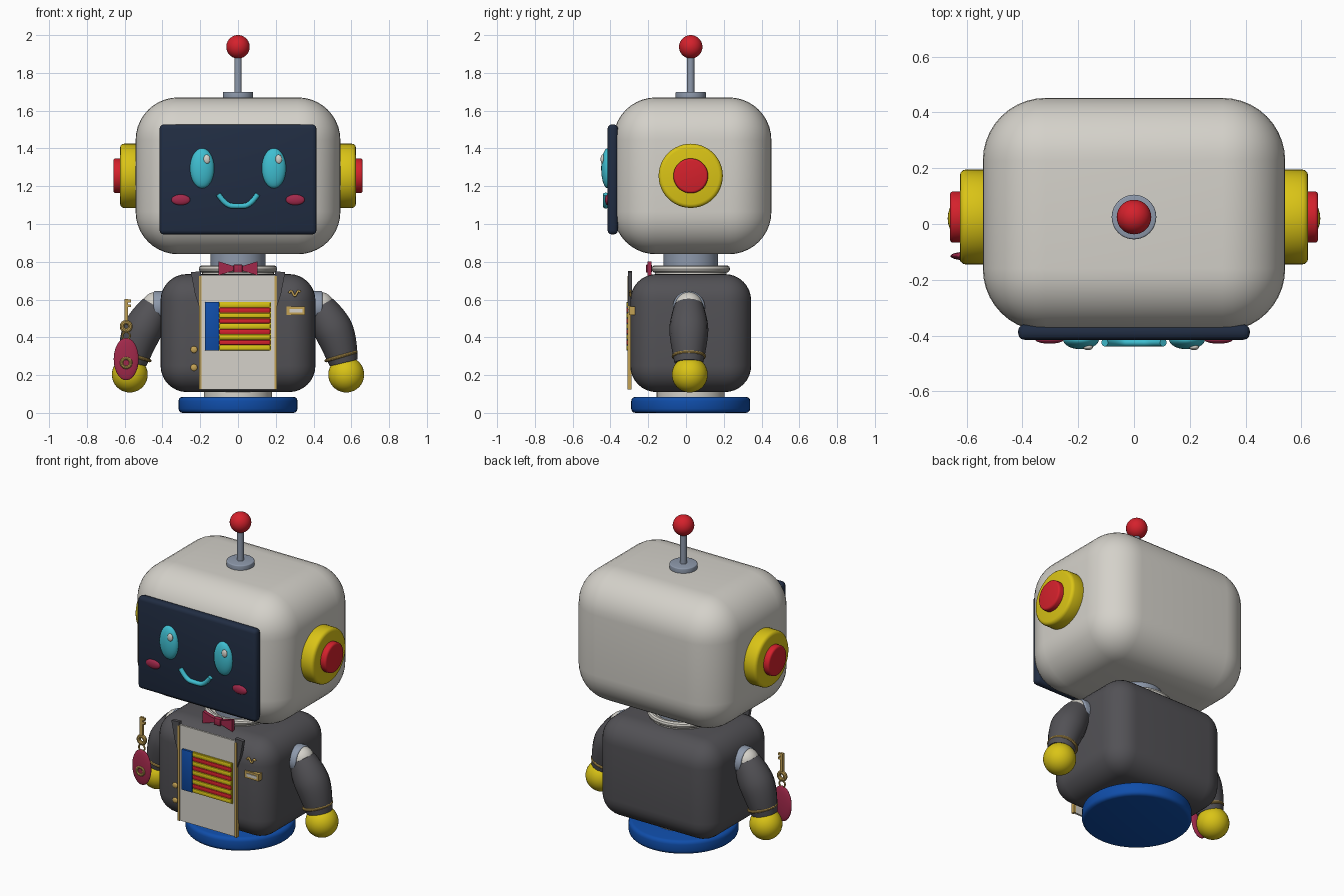
import bpy, math
from mathutils import Vector

if "Cube" in bpy.data.objects:
    bpy.data.objects.remove(bpy.data.objects["Cube"])

CY = 0.025  # depth of the main vertical axis


def mat(name, *rgb):
    m = bpy.data.materials.new(name)
    m.diffuse_color = (*rgb, 1)
    m.use_nodes = True
    m.node_tree.nodes["Principled BSDF"].inputs["Base Color"].default_value = m.diffuse_color
    return m


WHITE = mat("warm_white", 0.66, 0.64, 0.59)
YELLOW = mat("yellow", 0.70, 0.55, 0.008)
RED = mat("red", 0.66, 0.015, 0.025)
NAVY = mat("navy", 0.015, 0.026, 0.055)
GREY = mat("charcoal", 0.085, 0.083, 0.092)
BLUE = mat("blue", 0.005, 0.075, 0.40)
CYAN = mat("cyan", 0.05, 0.52, 0.64)
STEEL = mat("steel", 0.27, 0.32, 0.41)
CRIMSON = mat("crimson", 0.36, 0.022, 0.07)
GOLD = mat("gold", 0.55, 0.36, 0.09)


def finish(name, m, bevel=0, seg=3):
    o = bpy.context.object
    o.name = name
    o.data.materials.append(m)
    bpy.ops.object.transform_apply(location=False, rotation=False, scale=True)
    if bevel:
        b = o.modifiers.new("round", "BEVEL")
        b.width, b.segments, b.limit_method = bevel, seg, "ANGLE"
        bpy.ops.object.modifier_apply(modifier="round")
    bpy.ops.object.shade_smooth_by_angle(angle=math.radians(35))
    return o


def box(name, m, x, y, z, bevel=0, seg=3):
    """Box from (min, max) ranges."""
    bpy.ops.mesh.primitive_cube_add(size=1, location=[(a + b) / 2 for a, b in (x, y, z)])
    bpy.context.object.scale = [b - a for a, b in (x, y, z)]
    return finish(name, m, bevel, seg)


def ball(name, m, loc, r):
    bpy.ops.mesh.primitive_uv_sphere_add(segments=32, ring_count=20, location=loc)
    bpy.context.object.scale = r if isinstance(r, tuple) else (r, r, r)
    return finish(name, m)


def cyl(name, m, a, b, r, bevel=0):
    """Cylinder from point a to point b."""
    a, b = Vector(a), Vector(b)
    d = b - a
    bpy.ops.mesh.primitive_cylinder_add(
        vertices=48, radius=r, depth=d.length, location=(a + b) / 2,
        rotation=d.to_track_quat("Z", "Y").to_euler())
    return finish(name, m, bevel)


def ring(name, m, loc, r, thick, axis=(0, 0, 1)):
    bpy.ops.mesh.primitive_torus_add(
        major_radius=r, minor_radius=thick, major_segments=40, minor_segments=10,
        location=loc, rotation=Vector(axis).to_track_quat("Z", "Y").to_euler())
    return finish(name, m)


def tube(name, m, pts, radii):
    """Smooth tube with a radius for each path point."""
    c = bpy.data.curves.new(name, "CURVE")
    c.dimensions, c.bevel_depth, c.bevel_resolution = "3D", 1, 6
    c.use_fill_caps = True
    s = c.splines.new("NURBS")
    s.points.add(len(pts) - 1)
    for p, co, r in zip(s.points, pts, radii):
        p.co, p.radius = (*co, 1), r
    s.use_endpoint_u, s.order_u, s.resolution_u = True, 3, 8
    o = bpy.data.objects.new(name, c)
    bpy.context.collection.objects.link(o)
    bpy.ops.object.select_all(action="DESELECT")
    o.select_set(True)
    bpy.context.view_layer.objects.active = o
    bpy.ops.object.convert(target="MESH")
    return finish(name, m)


def plate(name, m, outline, y0, y1):
    """Flat shape in x, z extruded through depth."""
    n = len(outline)
    verts = [(x, y, z) for y in (y0, y1) for x, z in outline]
    faces = [range(n), range(2 * n - 1, n - 1, -1)]
    faces += [(i, i + n, (i + 1) % n + n, (i + 1) % n) for i in range(n)]
    me = bpy.data.meshes.new(name)
    me.from_pydata(verts, [], [tuple(f) for f in faces])
    o = bpy.data.objects.new(name, me)
    bpy.context.collection.objects.link(o)
    bpy.ops.object.select_all(action="DESELECT")
    o.select_set(True)
    bpy.context.view_layer.objects.active = o
    bpy.ops.object.mode_set(mode="EDIT")
    bpy.ops.mesh.select_all(action="SELECT")
    bpy.ops.mesh.normals_make_consistent(inside=False)
    bpy.ops.object.mode_set(mode="OBJECT")
    return finish(name, m)


# Base and body
cyl("base", BLUE, (0, CY, 0.0), (0, CY, 0.085), 0.315, 0.022)
cyl("waist", WHITE, (0, CY, 0.08), (0, CY, 0.14), 0.18)
box("jacket", GREY, (-0.41, 0.41), (-0.295, 0.345), (0.11, 0.735), 0.14, 8)
cyl("shirt_neck", WHITE, (0, CY, 0.70), (0, CY, 0.755), 0.19)
ring("collar", WHITE, (0, CY, 0.762), 0.188, 0.02)
cyl("neck", STEEL, (0, CY, 0.74), (0, CY, 0.87), 0.145)

# Head, screen and antenna
box("head", WHITE, (-0.542, 0.542), (-0.385, 0.452), (0.84, 1.67), 0.225, 10)
box("screen", NAVY, (-0.415, 0.415), (-0.415, -0.36), (0.945, 1.527), 0.022)
cyl("antenna_base", STEEL, (0, CY, 1.655), (0, CY, 1.70), 0.08, 0.006)
cyl("antenna_rod", STEEL, (0, CY, 1.69), (0, CY, 1.91), 0.019)
ball("antenna_ball", RED, (0, CY, 1.938), 0.062)

# Face
tube("smile", CYAN, [(-0.105, -0.425, 1.158), (-0.065, -0.425, 1.098), (0, -0.425, 1.094),
                     (0.065, -0.425, 1.098), (0.105, -0.425, 1.158)], [0.014] * 5)
for s in (-1, 1):
    ball("eye", CYAN, (s * 0.19, -0.415, 1.295), (0.064, 0.034, 0.106))
    ball("eye_glint", WHITE, (s * 0.19 + 0.025, -0.442, 1.343), (0.018, 0.01, 0.024))
    ball("cheek", CRIMSON, (s * 0.303, -0.415, 1.128), (0.05, 0.014, 0.028))

# Ears and arms on both sides
for s in (-1, 1):
    cyl("ear", YELLOW, (s * 0.52, CY, 1.255), (s * 0.624, CY, 1.255), 0.17, 0.02)
    cyl("ear_button", RED, (s * 0.60, CY, 1.255), (s * 0.66, CY, 1.255), 0.092, 0.012)
    cyl("shoulder_socket", STEEL, (s * 0.38, CY - 0.01, 0.56), (s * 0.448, CY - 0.01, 0.56),
        0.085, 0.01)
    ball("shoulder", WHITE, (s * 0.435, CY - 0.01, 0.567), 0.073)
    tube("sleeve", GREY, [(s * x, CY - 0.01, z) for x, z in
                          ((0.435, 0.565), (0.48, 0.49), (0.53, 0.39), (0.56, 0.265))],
         [0.078, 0.103, 0.103, 0.076])
    ring("cuff", GOLD, (s * 0.546, CY - 0.01, 0.30), 0.082, 0.009, (s * 0.3, 0, -1))
    ball("hand", YELLOW, (s * 0.573, CY - 0.005, 0.203), 0.095)

# Shirt front, trim and lapels
box("shirt_front", WHITE, (-0.2, 0.2), (-0.302, -0.29), (0.125, 0.73))
for s in (-1, 1):
    box("shirt_trim", GOLD, (s * 0.2 - 0.007, s * 0.2 + 0.007), (-0.309, -0.288), (0.125, 0.725))
    plate("lapel", GREY, [(s * 0.195, 0.75), (s * 0.25, 0.745), (s * 0.228, 0.63),
                          (s * 0.205, 0.56)], -0.308, -0.285)

# Striped flag panel
box("flag_field", BLUE, (-0.175, -0.1), (-0.316, -0.30), (0.33, 0.587), 0.004, 2)
box("flag_ground", YELLOW, (-0.1, 0.175), (-0.308, -0.30), (0.33, 0.587))
for i in range(9):
    z = 0.3445 + i * 0.0285
    box("flag_stripe", RED if i % 2 else YELLOW, (-0.1, 0.172), (-0.316, -0.304),
        (z - 0.013, z + 0.013), 0.006, 2)

# Bow tie
box("bow_knot", CRIMSON, (-0.024, 0.024), (-0.212, -0.18), (0.742, 0.786), 0.006, 2)
for s in (-1, 1):
    plate("bow_wing", CRIMSON, [(s * 0.015, 0.755), (s * 0.015, 0.775), (s * 0.103, 0.802),
                                (s * 0.103, 0.728)], -0.205, -0.183)

# Buttons, badge and pin
for z in (0.335, 0.24):
    ball("jacket_button", GOLD, (-0.233, -0.295, z), (0.018, 0.009, 0.018))
box("badge", GOLD, (0.258, 0.356), (-0.302, -0.27), (0.518, 0.562))
box("badge_inlay", WHITE, (0.272, 0.342), (-0.306, -0.301), (0.531, 0.549))
tube("pin", GOLD, [(0.27 + 0.0085 * i, -0.295, 0.633 + 0.016 * math.sin(i * 1.3))
                   for i in range(8)], [0.006] * 8)

# Key and tag at one hand
KX, KY = -0.592, -0.115
ball("tag", CRIMSON, (KX, KY, 0.285), (0.066, 0.016, 0.112))
ring("tag_emblem", GOLD, (KX, KY - 0.013, 0.265), 0.024, 0.009, (0, 1, 0))
ring("key_link", GOLD, (KX, KY, 0.408), 0.02, 0.005, (0, 1, 0))
ring("key_bow", GOLD, (KX, KY, 0.458), 0.022, 0.012, (0, 1, 0))
box("key_shaft", GOLD, (KX - 0.009, KX + 0.009), (KY - 0.008, KY + 0.008), (0.48, 0.602))
for z in (0.56, 0.585):
    box("key_tooth", GOLD, (KX - 0.005, KX + 0.025), (KY - 0.007, KY + 0.007), (z, z + 0.014))
